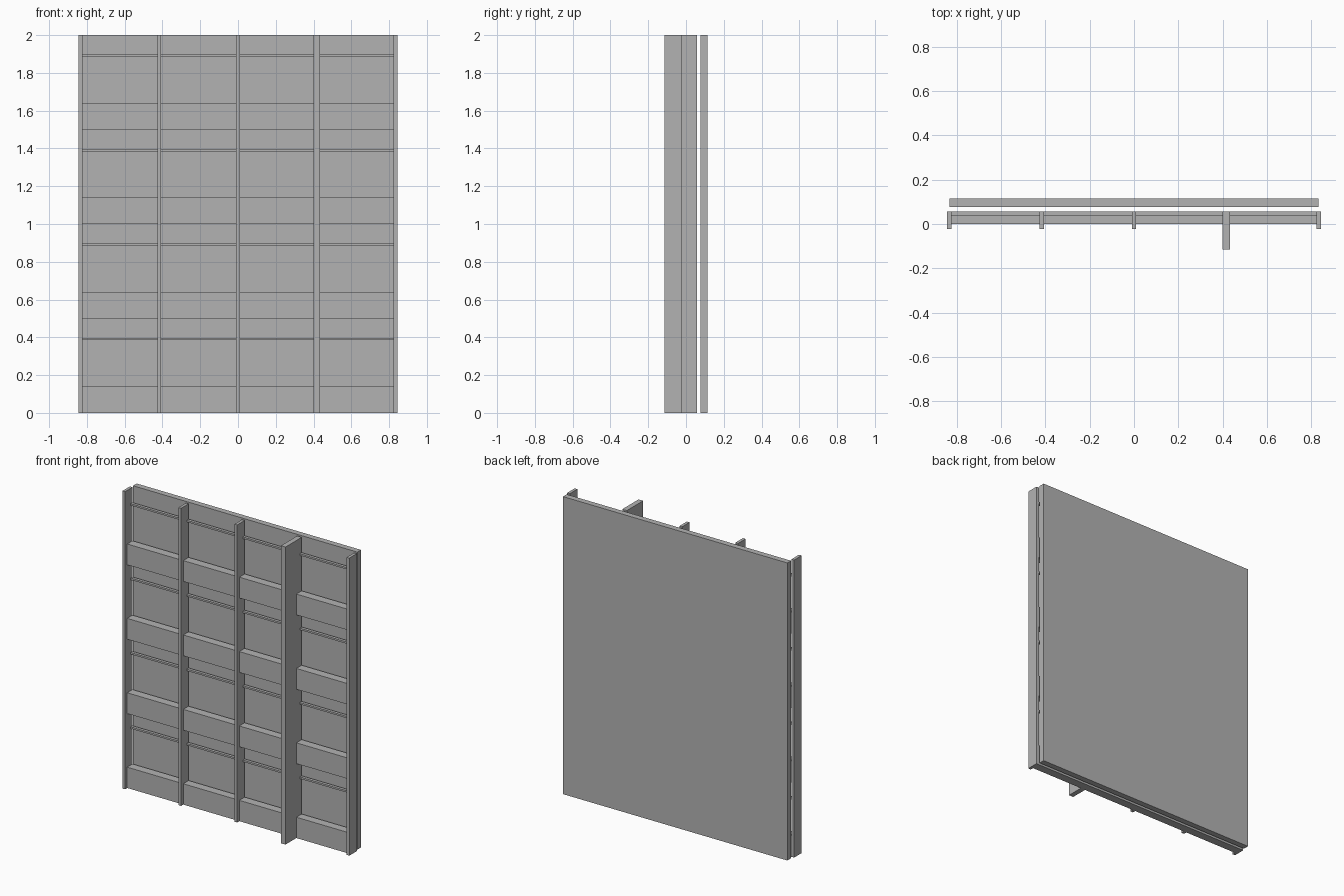
import bpy

if "Cube" in bpy.data.objects:
    bpy.data.objects.remove(bpy.data.objects["Cube"], do_unlink=True)

GREY = (0.45, 0.45, 0.45, 1)
mat = bpy.data.materials.new("plain grey")
mat.use_nodes = True
mat.diffuse_color = GREY
mat.node_tree.nodes["Principled BSDF"].inputs["Base Color"].default_value = GREY


def box(name, x, y, z):
    """Box spanning the given (low, high) ranges."""
    spans = (x, y, z)
    bpy.ops.mesh.primitive_cube_add(size=1, location=[(a + b) / 2 for a, b in spans])
    ob = bpy.context.object
    ob.name = name
    ob.scale = [b - a for a, b in spans]
    bpy.ops.object.transform_apply(location=False, rotation=False, scale=True)
    ob.data.materials.append(mat)


HEIGHT = 2.0
BACK = 0.057          # shared back plane of the frame
SPACING = 0.417       # distance between uprights
HALF = 0.01           # half the width of a slim upright

# Facing sheet, set a small gap behind the frame
box("back_panel", (-0.834, 0.834), (0.076, 0.115), (0, HEIGHT))

# Uprights: four slim ones and one deep, wider one
for i in range(-2, 3):
    x = i * SPACING
    if i == 1:
        box("deep_upright", (x - 0.017, x + 0.017), (-0.115, BACK), (0, HEIGHT))
    else:
        box("slim_upright", (x - HALF, x + HALF), (-0.023, BACK), (0, HEIGHT))

# Cross planks and thin rails in each bay between uprights
for i in range(-2, 2):
    left = i * SPACING + (0.017 if i == 1 else HALF)
    right = (i + 1) * SPACING - (0.017 if i == 0 else HALF)
    for row in range(4):
        z = row * 0.5
        box("cross_plank", (left, right), (0, BACK), (z, z + 0.14))
        box("thin_rail", (left, right), (0.037, BACK), (z + 0.385, z + 0.397))
